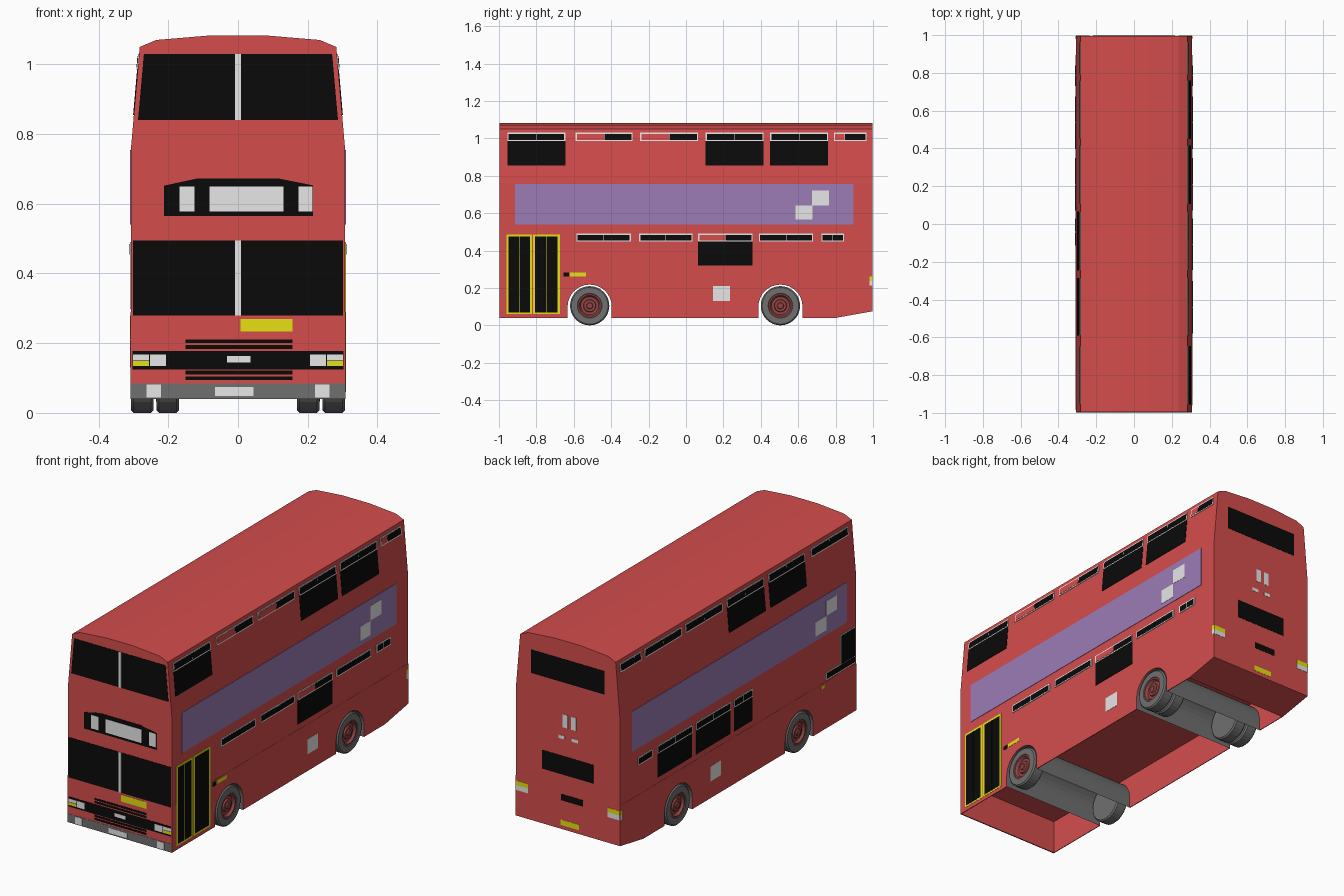
import bpy, bmesh, math

if "Cube" in bpy.data.objects:
    bpy.data.objects.remove(bpy.data.objects["Cube"])

def mat(name, r, g, b):
    m = bpy.data.materials.new(name)
    m.diffuse_color = (r, g, b, 1)
    m.use_nodes = True
    m.node_tree.nodes["Principled BSDF"].inputs["Base Color"].default_value = m.diffuse_color
    return m

RED = mat("bus red", 0.66, 0.073, 0.073)
BLACK = mat("window black", 0.003, 0.003, 0.003)
GREY = mat("dark grey", 0.16, 0.16, 0.16)
WHITE = mat("pale grey", 0.85, 0.85, 0.85)
YELLOW = mat("yellow", 0.85, 0.80, 0.006)
PURPLE = mat("purple", 0.33, 0.20, 0.46)
HUB = mat("hub red", 0.30, 0.06, 0.06)

parts = {}

def get(name, m):
    return parts.setdefault(name, (bmesh.new(), m))[0]

def prism(name, m, a, b):
    """Solid between two matching rings of points."""
    bm = get(name, m)
    va, vb = [bm.verts.new(p) for p in a], [bm.verts.new(p) for p in b]
    bm.faces.new(va)
    bm.faces.new(vb[::-1])
    n = len(a)
    for i in range(n):
        bm.faces.new((va[i], va[(i + 1) % n], vb[(i + 1) % n], vb[i]))

def wall(z):
    return 0.308 if z <= 0.76 else 0.308 - (z - 0.76) * 0.0253 / 0.29

END = 0.996

def put(side, u, z, off):
    """Map a 2D point on a side of the bus to 3D."""
    if side == "right":
        return (wall(z) + off, u, z)
    if side == "left":
        return (-wall(z) - off, u, z)
    return (u, (-END - off) if side == "front" else END + off, z)

def poly(name, m, side, pts, layer=1):
    prism(name, m, [put(side, u, z, -0.001) for u, z in pts],
          [put(side, u, z, 0.0012 * layer) for u, z in pts])

def rect(name, m, side, u0, u1, z0, z1, layer=1):
    poly(name, m, side, [(u0, z0), (u1, z0), (u1, z1), (u0, z1)], layer)

# Main body shell above the floor
half = [(0.307, 0.22), (0.307, 0.76), (0.282, 1.05), (0.235, 1.07), (0.08, 1.083)]
section = half + [(-x, z) for x, z in reversed(half)]
prism("body", RED, [(x, -END, z) for x, z in section], [(x, END, z) for x, z in section])

# Lower skirts with wheel arches, open underneath
AXLES, R = (-0.515, 0.505), 0.118

def arch(yc, n=16):
    arc = [(yc - R * math.cos(math.pi * i / n), 0.1 + R * math.sin(math.pi * i / n))
           for i in range(n + 1)]
    return [(yc - R, 0.04)] + arc + [(yc + R, 0.04)]

skirt = [(-END, 0.04)] + arch(AXLES[0]) + arch(AXLES[1]) + \
        [(0.8, 0.04), (END, 0.075), (END, 0.29), (-END, 0.29)]
for s in (1, -1):
    prism("side_skirt", RED, [(s * 0.308, y, z) for y, z in skirt],
          [(s * 0.304, y, z) for y, z in skirt])

def end_panel(name, y0, y1, z0, z1):
    ring = [(-0.305, z0), (0.305, z0), (0.305, z1), (-0.305, z1)]
    prism(name, RED, [(x, y0, z) for x, z in ring], [(x, y1, z) for x, z in ring])

end_panel("front_skirt", -END, -0.991, 0.04, 0.225)
end_panel("rear_skirt", 0.991, END, 0.075, 0.225)
slope = [(0.8, 0.04), (END, 0.075), (END, 0.079), (0.8, 0.044)]
prism("rear_underside", RED, [(-0.305, y, z) for y, z in slope], [(0.305, y, z) for y, z in slope])

# Wheel arch liners across the full width
for yc in AXLES:
    bm = get("wheel_arch_liner", GREY)
    rows = [(bm.verts.new((-0.305, y, z)), bm.verts.new((0.305, y, z))) for y, z in arch(yc)]
    for a, b in zip(rows, rows[1:]):
        bm.faces.new((a[0], a[1], b[1], b[0]))

# Wheels: lathed tyres and stepped hubs, doubled at the rear
def lathe(name, m, yc, s, prof, n=32):
    bm = get(name, m)
    rings = []
    for r, x in prof:
        rings.append([bm.verts.new((s * x, yc + r * math.cos(2 * math.pi * i / n),
                                    0.105 + r * math.sin(2 * math.pi * i / n))) for i in range(n)])
    for a, b in zip(rings, rings[1:]):
        for i in range(n):
            j = (i + 1) % n
            bm.faces.new((a[i], a[j], b[j], b[i]))
    bm.faces.new(rings[-1])

TYRE = [(0.062, 0.302), (0.066, 0.307), (0.098, 0.307), (0.105, 0.300), (0.105, 0.250), (0.098, 0.243)]
RIM = [(0.064, 0.304), (0.056, 0.304), (0.048, 0.292), (0.034, 0.292),
       (0.031, 0.300), (0.018, 0.300), (0.015, 0.306)]
for yc in AXLES:
    for s in (1, -1):
        lathe("tyre", GREY, yc, s, TYRE)
        lathe("wheel_hub", HUB, yc, s, RIM)
        if yc > 0:
            lathe("inner_tyre", GREY, yc, s, [(0.01, 0.236)] + [(r, x - 0.073) for r, x in TYRE[2:]])

# Side windows: framed opening vents, some with a large pane below
def vent(side, y0, y1, z0, z1, first=BLACK, split=0.5):
    f, mid = 0.006, y0 + (y1 - y0) * split
    rect("vent_frame", WHITE, side, y0, y1, z0, z1, 2)
    n = "vent_blank_pane" if first is RED else "vent_pane"
    rect(n, first, side, y0 + f, mid - 0.0015, z0 + f, z1 - f, 3)
    rect("vent_pane", BLACK, side, mid + 0.0015, y1 - f, z0 + f, z1 - f, 3)

UP = [(-0.955, -0.645), (-0.59, -0.285), (-0.245, 0.065), (0.105, 0.415), (0.45, 0.76), (0.79, 0.965)]
LOW = [(-0.585, -0.295), (-0.25, 0.035), (0.065, 0.355), (0.39, 0.68), (0.725, 0.845)]
for i, (a, b) in enumerate(UP):
    for side, big, blank in (("right", (0, 3, 4), (1, 2, 5)), ("left", (1, 2), ())):
        vent(side, a, b, 0.985, 1.03, RED if i in blank else BLACK, 0.33 if i == 5 else 0.5)
        if i in big:
            rect("upper_window", BLACK, side, a, b, 0.855, 0.99)
for i, (a, b) in enumerate(LOW):
    vent("right", a, b, 0.448, 0.49, RED if i == 2 else BLACK)
    if i >= 2:
        vent("left", a, b, 0.448, 0.49)
rect("lower_window", BLACK, "right", 0.065, 0.355, 0.32, 0.45)
for a, b in LOW[2:4]:
    rect("lower_window", BLACK, "left", a, b, 0.32, 0.45)
rect("lower_window", BLACK, "left", -0.12, 0.035, 0.32, 0.45)
vent("left", -0.12, 0.035, 0.448, 0.49)

# Driver's window on the left
rect("driver_window_frame", WHITE, "left", -0.985, -0.865, 0.335, 0.49)
rect("driver_window", BLACK, "left", -0.98, -0.87, 0.335, 0.485, 2)
rect("driver_window_frame", WHITE, "left", -0.985, -0.74, 0.298, 0.338)
rect("driver_window", BLACK, "left", -0.98, -0.746, 0.303, 0.332, 2)
rect("side_marker", YELLOW, "left", -0.725, -0.70, 0.262, 0.28)

# Side banners, squares and panels
for side, d in (("right", 1), ("left", -1)):
    rect("banner", PURPLE, side, -0.915, 0.895, 0.54, 0.755)
    y = 0.585 if d > 0 else -0.74
    rect("banner_square", WHITE, side, y, y + 0.09, 0.565, 0.642, 2)
    rect("banner_square", WHITE, side, y + d * 0.09, y + 0.09 + d * 0.09, 0.642, 0.72, 2)
    rect("side_panel", WHITE, side, 0.145, 0.235, 0.13, 0.21)
    rect("lamp_side_top", YELLOW, side, 0.98, END, 0.238, 0.262)
    rect("lamp_side_bottom", WHITE, side, 0.98, END, 0.212, 0.238)

# Doors
for a, b in ((-0.96, -0.823), (-0.818, -0.675)):
    rect("door_frame", YELLOW, "right", a, b, 0.06, 0.487)
    m = (a + b) / 2
    for u, v in ((a + 0.012, m - 0.001), (m + 0.001, b - 0.012)):
        rect("door_glass", BLACK, "right", u, v, 0.07, 0.475, 2)
rect("door_button", BLACK, "right", -0.655, -0.625, 0.26, 0.282)
rect("side_marker", YELLOW, "right", -0.62, -0.535, 0.262, 0.282)

# Front: windscreens, destination box, grille, lights, bumper
F = "front"
poly("upper_windscreen", BLACK, F, [(-0.287, 0.84), (0.287, 0.84), (0.27, 1.03), (-0.27, 1.03)])
rect("lower_windscreen", BLACK, F, -0.302, 0.302, 0.28, 0.495)
rect("windscreen_bar", WHITE, F, -0.008, 0.009, 0.84, 1.03, 2)
rect("windscreen_bar", WHITE, F, -0.008, 0.009, 0.28, 0.495, 2)
poly("destination_box", BLACK, F, [(-0.212, 0.565), (0.215, 0.565), (0.215, 0.653),
                                   (0.12, 0.672), (-0.12, 0.672), (-0.212, 0.652)])
for a, b in ((-0.168, -0.125), (-0.082, 0.13), (0.174, 0.214)):
    rect("destination_blind", WHITE, F, a, b, 0.578, 0.65, 2)
rect("front_number_plate", YELLOW, F, 0.007, 0.157, 0.234, 0.27)
for z in (0.2, 0.184, 0.11, 0.094):
    rect("grille_slat", BLACK, F, -0.15, 0.157, z, z + 0.011)
rect("light_band", BLACK, F, -0.303, 0.303, 0.125, 0.178)
rect("front_badge_plate", WHITE, F, -0.031, 0.036, 0.144, 0.163, 2)
rect("bumper", GREY, F, -0.308, 0.308, 0.04, 0.085)
rect("bumper_plate", WHITE, F, -0.066, 0.045, 0.048, 0.074, 2)
for s in (1, -1):
    rect("headlight", WHITE, F, s * 0.207, s * 0.252, 0.134, 0.168, 2)
    rect("headlight", WHITE, F, s * 0.256, s * 0.302, 0.151, 0.168, 2)
    rect("indicator", YELLOW, F, s * 0.256, s * 0.302, 0.134, 0.149, 2)
    rect("bumper_light", WHITE, F, s * 0.221, s * 0.263, 0.044, 0.081, 2)

# Rear: windows, lamps and small plates
B = "back"
rect("rear_upper_window", BLACK, B, -0.217, 0.217, 0.86, 0.985)
rect("rear_lower_window", BLACK, B, -0.15, 0.152, 0.367, 0.467)
rect("rear_vent", BLACK, B, -0.09, 0.04, 0.228, 0.262)
rect("rear_number_plate", YELLOW, B, -0.065, 0.042, 0.096, 0.125)
for a in (0.0, -0.05):
    rect("rear_panel", WHITE, B, a, a + 0.03, 0.62, 0.69)
for a in (0.018, -0.06):
    rect("rear_panel", WHITE, B, a, a + 0.038, 0.557, 0.575)
for s in (1, -1):
    rect("rear_lamp_top", YELLOW, B, s * 0.236, s * 0.307, 0.238, 0.262)
    rect("rear_lamp_bottom", WHITE, B, s * 0.236, s * 0.307, 0.212, 0.238)

# Turn every collected part into an object
for name, (bm, m) in parts.items():
    bmesh.ops.recalc_face_normals(bm, faces=bm.faces)
    me = bpy.data.meshes.new(name)
    bm.to_mesh(me)
    bm.free()
    me.materials.append(m)
    bpy.context.collection.objects.link(bpy.data.objects.new(name, me))
